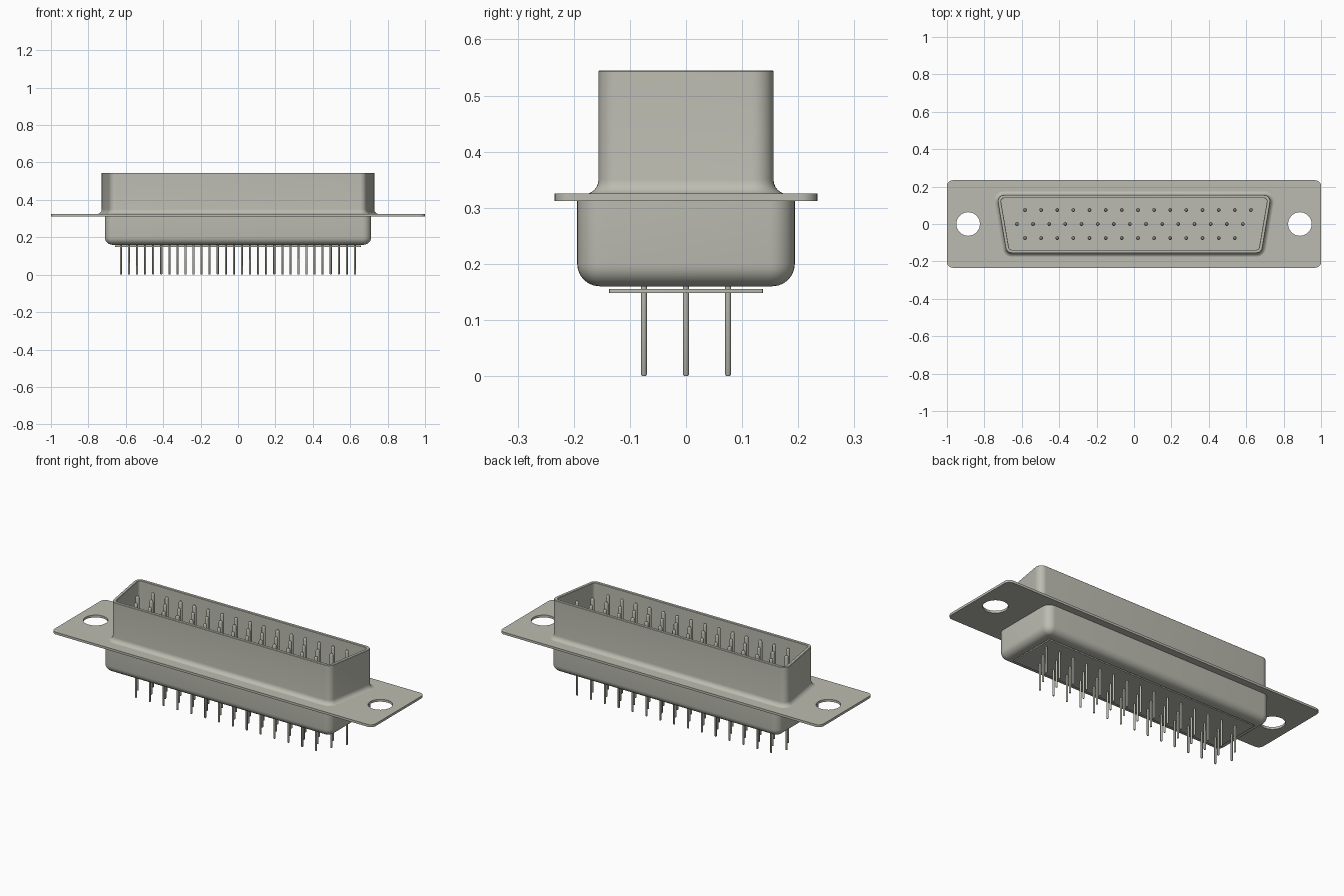
import bpy, bmesh, math
from mathutils import Vector

cube = bpy.data.objects.get("Cube")
if cube:
    bpy.data.objects.remove(cube, do_unlink=True)

# One plain metal colour
metal = bpy.data.materials.new("warm grey metal")
metal.use_nodes = True
COLOUR = (0.5, 0.5, 0.44, 1)
metal.diffuse_color = COLOUR
metal.node_tree.nodes["Principled BSDF"].inputs["Base Color"].default_value = COLOUR


def outline(corners, radius, offset=0.0, steps=8):
    """Counter-clockwise convex outline with rounded corners, grown by offset."""
    pts = [Vector(c) for c in corners]
    result = []
    for i, p in enumerate(pts):
        d0 = (p - pts[i - 1]).normalized()
        d1 = (pts[(i + 1) % len(pts)] - p).normalized()
        n0, n1 = Vector((d0.y, -d0.x)), Vector((d1.y, -d1.x))
        centre = p - (n0 + n1) * radius / (1 + n0.dot(n1))
        a0 = math.atan2(n0.y, n0.x)
        turn = n0.angle(n1)
        for k in range(steps + 1):
            a = a0 + turn * k / steps
            result.append(centre + Vector((math.cos(a), math.sin(a))) * (radius + offset))
    return result


def rect(x, y):
    return [(-x, -y), (x, -y), (x, y), (-x, y)]


def circle(x, y, r, n):
    return [Vector((x + r * math.cos(2 * math.pi * k / n),
                    y + r * math.sin(2 * math.pi * k / n))) for k in range(n)]


def loft(bm, loops):
    """Skin a list of (outline, z) rings and cap both ends."""
    rings = [[bm.verts.new((p.x, p.y, z)) for p in pts] for pts, z in loops]
    n = len(rings[0])
    for a, b in zip(rings, rings[1:]):
        for i in range(n):
            j = (i + 1) % n
            bm.faces.new((a[i], a[j], b[j], b[i]))
    bm.faces.new(rings[0][::-1])
    bm.faces.new(rings[-1])


def finish(name, mesh):
    mesh.materials.clear()
    mesh.materials.append(metal)
    obj = bpy.data.objects.new(name, mesh)
    bpy.context.collection.objects.link(obj)
    bpy.ops.object.select_all(action='DESELECT')
    obj.select_set(True)
    bpy.context.view_layer.objects.active = obj
    bpy.ops.object.shade_smooth_by_angle(angle=math.radians(35))
    return obj


def build(name, parts):
    bm = bmesh.new()
    for loops in parts:
        loft(bm, loops)
    bmesh.ops.recalc_face_normals(bm, faces=bm.faces)
    mesh = bpy.data.meshes.new(name)
    bm.to_mesh(mesh)
    bm.free()
    return finish(name, mesh)


# Mounting flange: filled outline with two screw holes
curve = bpy.data.curves.new("flange_outline", 'CURVE')
curve.dimensions = '2D'
curve.fill_mode = 'BOTH'
curve.extrude = 0.0065
for pts in (outline(rect(1.0, 0.234), 0.03),
            circle(-0.887, 0, 0.063, 40), circle(0.887, 0, 0.063, 40)):
    spline = curve.splines.new('POLY')
    spline.points.add(len(pts) - 1)
    for sp, p in zip(spline.points, pts):
        sp.co = (p.x, p.y, 0, 1)
    spline.use_cyclic_u = True
temp = bpy.data.objects.new("flange_outline", curve)
bpy.context.collection.objects.link(temp)
bpy.context.view_layer.update()
flange_mesh = bpy.data.meshes.new_from_object(
    temp.evaluated_get(bpy.context.evaluated_depsgraph_get()))
bpy.data.objects.remove(temp, do_unlink=True)
flange = finish("mounting_flange", flange_mesh)
flange.location.z = 0.3185

# Front shroud: tapered hollow shell with a flared foot, rim and recessed floor
taper = [(-0.682, -0.156), (0.682, -0.156), (0.735, 0.156), (-0.735, 0.156)]
R = 0.035
flare = [(0.026 * (1 - math.sin(a)), 0.324 + 0.026 * (1 - math.cos(a)))
         for a in (math.radians(15 * k) for k in range(7))]
profile = flare + [(0, 0.543), (-0.002, 0.545), (-0.016, 0.545),
                   (-0.018, 0.543), (-0.018, 0.328)]
build("front_shroud", [[(outline(taper, R, off), z) for off, z in profile]])

# Rear housing: rounded box with a soft lower edge
soft = [(-0.04 * (1 - math.sin(a)), 0.16 + 0.04 * (1 - math.cos(a)))
        for a in (math.radians(15 * k) for k in range(7))]
build("rear_housing", [[(outline(rect(0.712, 0.194), 0.045, off), z)
                        for off, z in soft + [(0, 0.314)]]])

# Thin insulator plate just under the housing
plate = outline(rect(0.657, 0.137), 0.003, steps=2)
build("insulator_plate", [[(plate, 0.148), (plate, 0.155)]])

# Contact pins in three staggered rows: (first x, y, count)
PITCH = 0.0863
rows = [(-0.583, 0.075, 15), (-0.626, 0.0, 15), (-0.583, -0.075, 14)]
spots = [(x + PITCH * i, y) for x, y, count in rows for i in range(count)]


def pins(name, steps):
    build(name, [[(circle(x, y, r, 14), z) for r, z in steps] for x, y in spots])


pins("contact_pins", [(0.01, 0.32), (0.01, 0.523), (0.0085, 0.529),
                      (0.005, 0.533), (0.001, 0.534)])
pins("solder_tails", [(0.0035, 0.0), (0.0055, 0.003), (0.0055, 0.17)])
